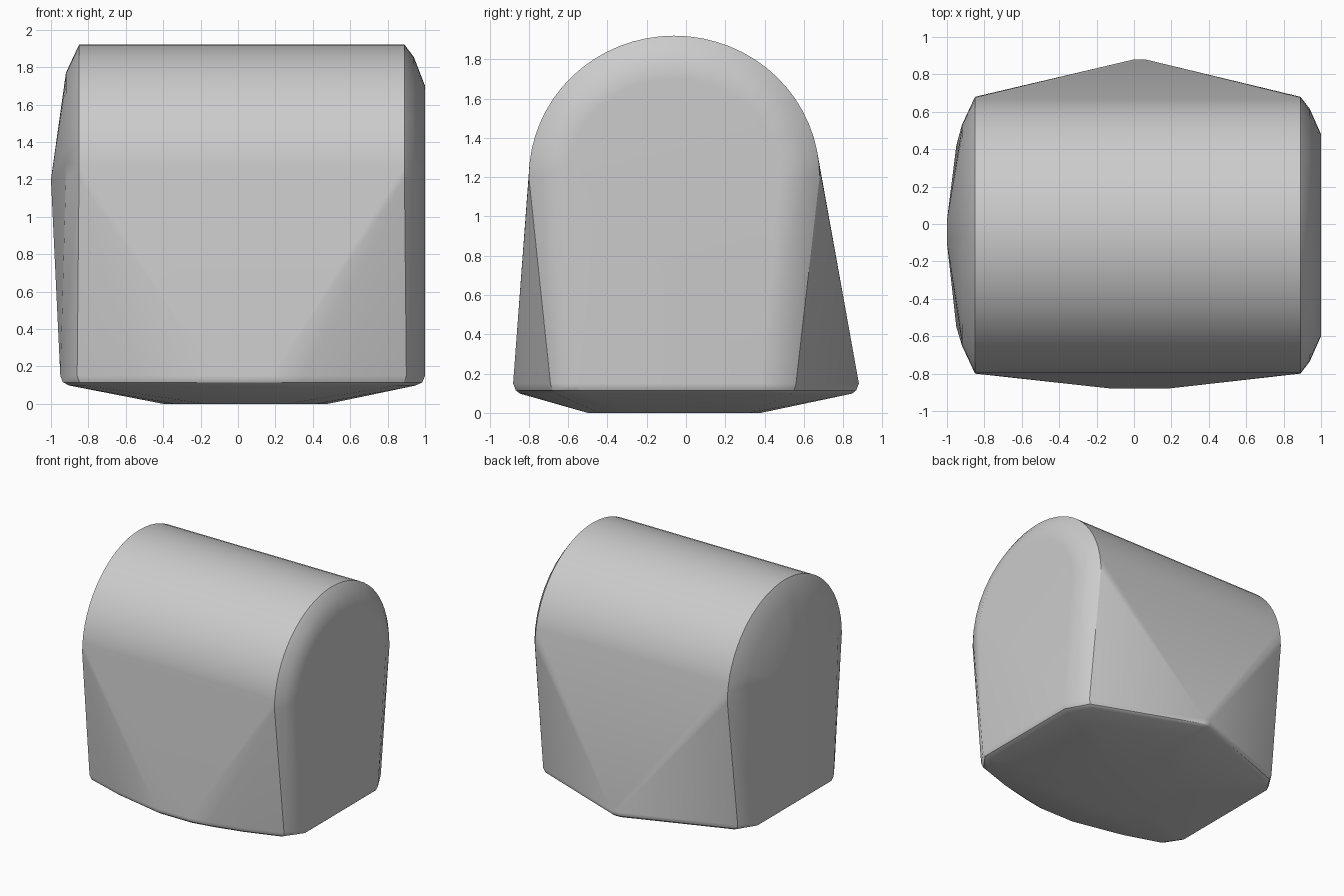
import bpy, bmesh, math

cube = bpy.data.objects.get("Cube")
if cube:
    bpy.data.objects.remove(cube, do_unlink=True)

grey = bpy.data.materials.new("light_grey")
grey.use_nodes = True
colour = (0.6, 0.6, 0.6, 1)
grey.diffuse_color = colour
grey.node_tree.nodes["Principled BSDF"].inputs["Base Color"].default_value = colour

SPRING = 1.2     # height where the arch begins
MID = -0.06      # depth of the arch centre


def arch(x, ry, rz, steps=32):
    """Half ellipse across the block at one x."""
    angles = [math.pi * i / steps for i in range(steps + 1)]
    return [(x, MID + ry * math.cos(a), SPRING + rz * math.sin(a)) for a in angles]


points = []

# Barrel vault with its narrower feet
for x in (-0.85, 0.89):
    points += arch(x, 0.74, 0.72)

# Flat left end and its rounded shoulder
points += arch(0.94, 0.675, 0.655, 20)
points += arch(1.0, 0.54, 0.5, 20)

# Domed right end
points += arch(-0.92, 0.59, 0.57, 20)
points += [(-1.0, -0.1, SPRING), (-1.0, 0.02, SPRING)]

# Lower rim outline, with bulging front and pointed back
rim = [(0.9, -0.69), (0.6, -0.79), (0.35, -0.85), (0.18, -0.88),
       (-0.12, -0.88), (-0.25, -0.85), (-0.55, -0.79), (-0.86, -0.69),
       (-0.95, -0.55), (-0.95, 0.42), (-0.86, 0.56), (0.0, 0.88),
       (0.06, 0.88), (0.9, 0.56), (1.0, 0.38), (1.0, -0.55)]
for x, y in rim:
    points.append((x, y, 0.15))
    points.append((x * 0.985, y * 0.985, 0.115))
    points.append((x * 0.95, y * 0.96, 0.098))

# Shallow base
for i in range(12):
    a = math.tau * i / 12
    points.append((0.04 + 0.44 * math.cos(a), MID + 0.44 * math.sin(a), 0))

# Skin the shape
bm = bmesh.new()
for p in points:
    bm.verts.new(p)
result = bmesh.ops.convex_hull(bm, input=bm.verts)
loose = {g for g in result["geom_interior"] + result["geom_unused"]
         if isinstance(g, bmesh.types.BMVert)}
bmesh.ops.delete(bm, geom=list(loose), context="VERTS")
bmesh.ops.dissolve_limit(bm, angle_limit=math.radians(0.5),
                         verts=bm.verts, edges=bm.edges)
bmesh.ops.recalc_face_normals(bm, faces=bm.faces)
mesh = bpy.data.meshes.new("arched_block")
bm.to_mesh(mesh)
bm.free()
block = bpy.data.objects.new("arched_block", mesh)
bpy.context.collection.objects.link(block)
mesh.materials.append(grey)

# Soft shading that favours the large faces
bpy.context.view_layer.objects.active = block
block.select_set(True)
bpy.ops.object.shade_smooth_by_angle(angle=math.radians(30))
weighted = block.modifiers.new("weighted_normals", "WEIGHTED_NORMAL")
weighted.keep_sharp = True
